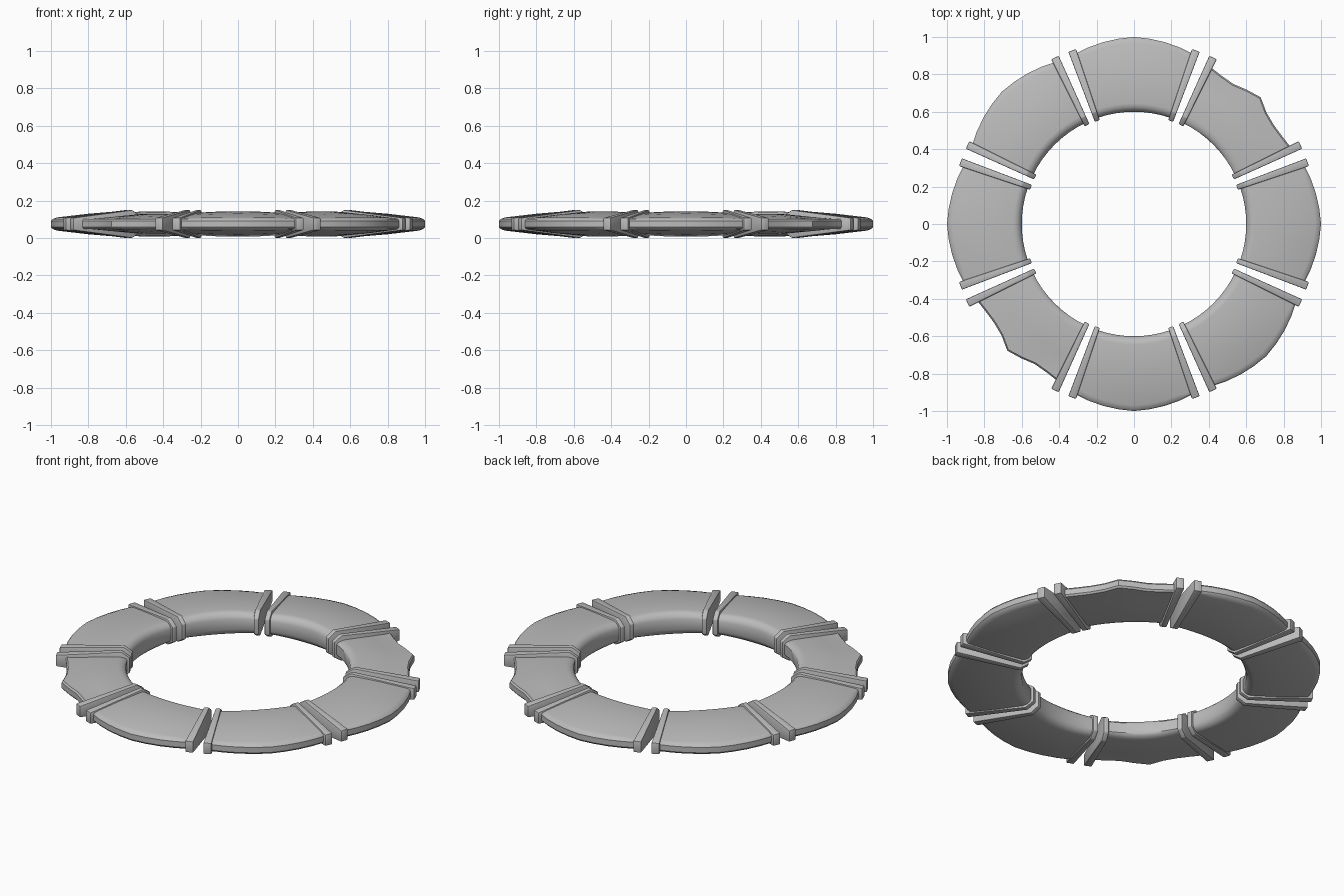
import bpy, bmesh
from math import sin, cos, radians, pi

if "Cube" in bpy.data.objects:
    bpy.data.objects.remove(bpy.data.objects["Cube"], do_unlink=True)

grey = bpy.data.materials.new("stone grey")
grey.use_nodes = True
COLOUR = (0.5, 0.5, 0.5, 1)
grey.diffuse_color = COLOUR
grey.node_tree.nodes["Principled BSDF"].inputs["Base Color"].default_value = COLOUR

MID = 0.075  # height of the ring's middle plane


def loft(name, sections, bevel=0.0, angle=35):
    """Skin a row of closed cross-sections and cap both ends."""
    bm = bmesh.new()
    rows = [[bm.verts.new(p) for p in s] for s in sections]
    n = len(rows[0])
    for a, b in zip(rows, rows[1:]):
        for i in range(n):
            j = (i + 1) % n
            bm.faces.new((a[i], a[j], b[j], b[i]))
    bm.faces.new(rows[0][::-1])
    bm.faces.new(rows[-1])
    bmesh.ops.recalc_face_normals(bm, faces=bm.faces)
    if bevel:
        bmesh.ops.bevel(bm, geom=bm.edges[:], offset=bevel, segments=2,
                        profile=0.5, affect='EDGES', clamp_overlap=True)
    mesh = bpy.data.meshes.new(name)
    bm.to_mesh(mesh)
    bm.free()
    mesh.materials.append(grey)
    ob = bpy.data.objects.new(name, mesh)
    bpy.context.collection.objects.link(ob)
    bpy.ops.object.select_all(action='DESELECT')
    ob.select_set(True)
    bpy.context.view_layer.objects.active = ob
    bpy.ops.object.shade_smooth_by_angle(angle=radians(angle))
    return ob


def mirrored(half):
    """Close an upper (radius, half height) profile with its lower half."""
    return half + [(r, -h) for r, h in reversed(half)]


def body(name, centre, rims, sunk):
    """Curved segment; rims are outer radii spread evenly over its arc."""
    sections = []
    for i, rim in enumerate(rims):
        t = 2 * i / (len(rims) - 1) - 1
        a = centre + radians(19.4) * t
        swell = 0.008 * (1 - t * t) - sunk
        half = [(0.6, 0.03), (0.608, 0.045 + swell / 2), (0.625, 0.056 + swell),
                (0.645, 0.06 + swell), (0.8, 0.047 + swell),
                (rim - 0.03, 0.031 + swell / 2), (rim - 0.008, 0.026), (rim, 0.016)]
        sections.append([(r * cos(a), r * sin(a), MID + z) for r, z in mirrored(half)])
    loft(name, sections)


def end_plate(name, a):
    """Tapered wedge closing one end of a segment."""
    profile = mirrored([(0.585, 0.045), (0.632, 0.075), (0.985, 0.033)])
    sections = []
    for side in (-1, 1):
        row = []
        for r, z in profile:
            w = side * (0.014 + 0.02 * (r - 0.585))
            row.append((r * cos(a) - w * sin(a), r * sin(a) + w * cos(a), MID + z))
        sections.append(row)
    loft(name, sections, bevel=0.005)


WHOLE = [0.962, 0.975, 0.986, 0.994, 1.0, 0.994, 0.986, 0.975, 0.962]
CHIPPED = [0.935, 0.921, 0.916, 0.926, 0.958, 0.938, 0.918, 0.921, 0.935]

# eight segments; two opposite ones are worn down
for k in range(8):
    centre = k * pi / 4
    worn = k in (1, 5)
    body(f"{'worn' if worn else 'whole'}_segment_{k + 1}", centre,
         CHIPPED if worn else WHOLE, 0.014 if worn else 0)
    for label, side in (("start", -1), ("finish", 1)):
        end_plate(f"{label}_plate_{k + 1}", centre + side * radians(19.6))
